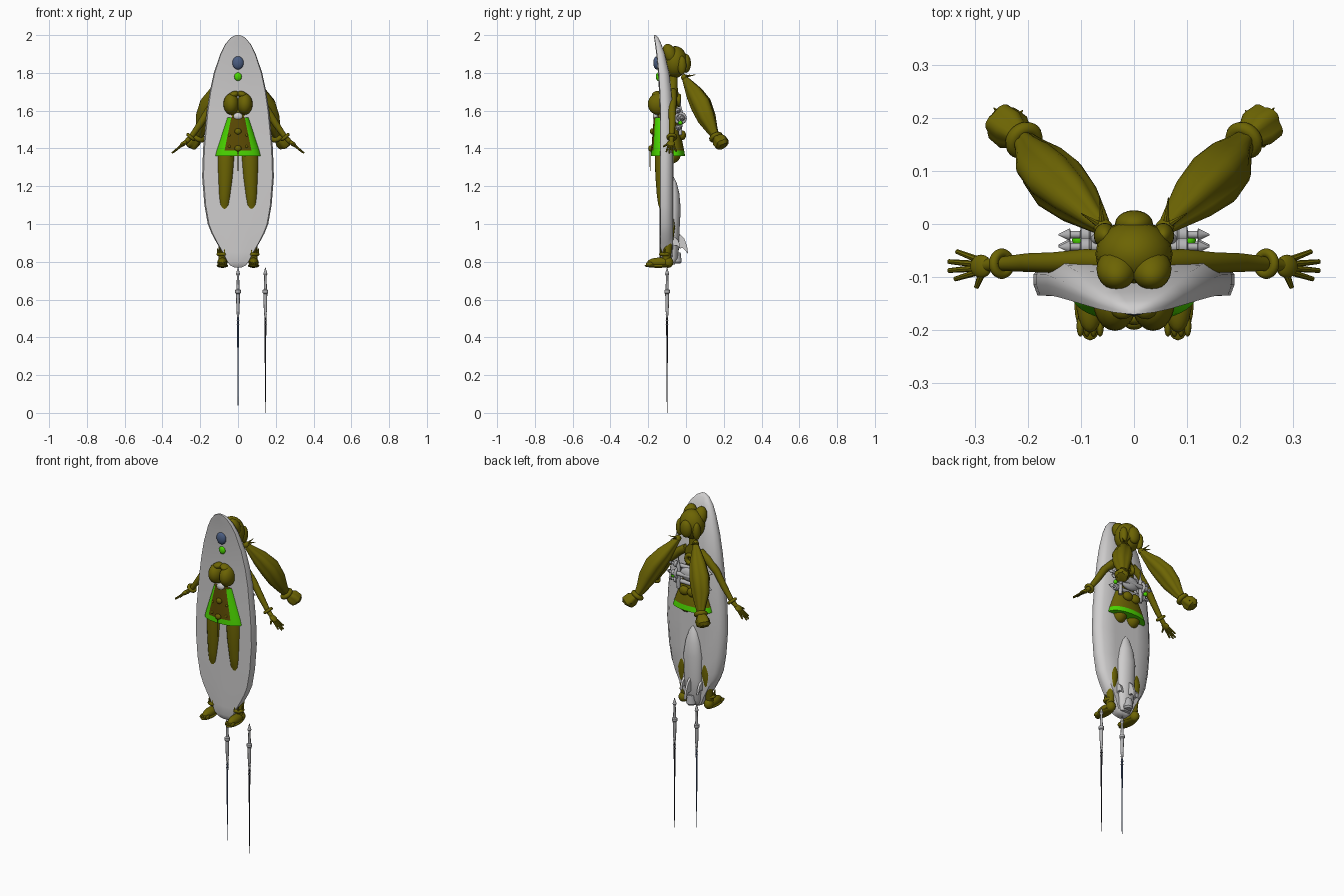
import bpy, bmesh, math
from mathutils import Vector

if "Cube" in bpy.data.objects:
    bpy.data.objects.remove(bpy.data.objects["Cube"])


def material(name, rgb):
    m = bpy.data.materials.new(name)
    m.use_nodes = True
    m.diffuse_color = (*rgb, 1)
    m.node_tree.nodes["Principled BSDF"].inputs["Base Color"].default_value = (*rgb, 1)
    return m


OLIVE = material("olive", (0.15, 0.127, 0.001))
BROWN = material("brown_olive", (0.105, 0.068, 0.001))
GREEN = material("bright_green", (0.07, 0.68, 0.0))
WHITE = material("board_grey", (0.62, 0.61, 0.61))
METAL = material("metal_grey", (0.45, 0.45, 0.46))
BLUE = material("slate_blue", (0.07, 0.11, 0.22))
DARK = material("dark_metal", (0.025, 0.025, 0.035))


def finish(bm, name, *mats, angle=40):
    bmesh.ops.recalc_face_normals(bm, faces=bm.faces)
    mesh = bpy.data.meshes.new(name)
    bm.to_mesh(mesh)
    bm.free()
    ob = bpy.data.objects.new(name, mesh)
    bpy.context.collection.objects.link(ob)
    for m in mats:
        mesh.materials.append(m)
    bpy.ops.object.select_all(action="DESELECT")
    ob.select_set(True)
    bpy.context.view_layer.objects.active = ob
    bpy.ops.object.shade_smooth_by_angle(angle=math.radians(angle))
    return ob


def skin(rings):
    """Bridge equal rings of points and cap both ends."""
    bm = bmesh.new()
    vs = [[bm.verts.new(p) for p in r] for r in rings]
    n = len(rings[0])
    for a, b in zip(vs, vs[1:]):
        for i in range(n):
            bm.faces.new((a[i], a[(i + 1) % n], b[(i + 1) % n], b[i]))
    bm.faces.new(vs[0])
    bm.faces.new(vs[-1])
    return bm


def tube(name, path, mat, sides=14, ridge=0, lobes=5):
    """Round tube through (x, y, z, radius) points."""
    pts = [Vector(p[:3]) for p in path]
    rings = []
    for i, p in enumerate(pts):
        t = (pts[min(i + 1, len(pts) - 1)] - pts[max(i - 1, 0)]).normalized()
        u = t.cross(Vector((0, 1, 0)) if abs(t.y) < 0.9 else Vector((1, 0, 0))).normalized()
        v = t.cross(u)
        ring = []
        for k in range(sides):
            a = math.tau * k / sides
            r = path[i][3] * (1 + ridge * abs(math.sin(a * lobes / 2)) - ridge / 2)
            ring.append(p + u * math.cos(a) * r + v * math.sin(a) * r)
        rings.append(ring)
    return finish(skin(rings), name, mat)


def ball(name, loc, scale, mat, rot=(0, 0, 0)):
    bm = bmesh.new()
    bmesh.ops.create_uvsphere(bm, u_segments=20, v_segments=12, radius=1)
    ob = finish(bm, name, mat)
    ob.location, ob.scale, ob.rotation_euler = loc, scale, rot
    return ob


def torus(name, loc, big, small, mat, axis):
    bpy.ops.mesh.primitive_torus_add(major_radius=big, minor_radius=small, major_segments=24,
                                     minor_segments=10, location=loc)
    ob = bpy.context.object
    ob.name = name
    ob.rotation_euler = Vector(axis).to_track_quat("Z", "Y").to_euler()
    ob.data.materials.append(mat)
    bpy.ops.object.shade_smooth()


def stack(levels, square=1, n=48):
    """Rings at (z, y centre, x radius, y radius); square below 1 flattens front and back."""
    rings = []
    for z, cy, rx, ry in levels:
        angles = [math.tau * k / n for k in range(n)]
        rings.append([(rx * math.cos(a), cy + ry * math.copysign(abs(math.sin(a)) ** square, math.sin(a)), z)
                      for a in angles])
    return skin(rings)


# Surfboard: (height, half width, front y, back y)
board = [(0.77, .02, -.125, -.09), (0.78, .04, -.13, -.08), (0.8, .058, -.135, -.075), (0.85, .083, -.135, -.072),
         (0.9, .113, -.135, -.07), (0.95, .14, -.135, -.069), (1.0, .16, -.135, -.068), (1.1, .178, -.135, -.068),
         (1.25, .19, -.135, -.068), (1.4, .185, -.135, -.068), (1.6, .165, -.135, -.07), (1.7, .15, -.138, -.078),
         (1.8, .128, -.144, -.09), (1.9, .094, -.154, -.113), (1.95, .069, -.161, -.13), (1.985, .04, -.167, -.146),
         (2.0, .012, -.17, -.16)]
section = [(-1, .3), (-.96, 0), (-.5, -.05), (0, -.08), (.5, -.05), (.96, 0), (1, .3), (1, .6),
           (.84, 1), (.4, 1.03), (-.4, 1.03), (-.84, 1), (-1, .6)]
finish(skin([[(w * x, f + (b - f) * t, z) for x, t in section] for z, w, f, b in board]), "surfboard", WHITE, angle=50)

# Pod and fins on the back of the board
finish(stack([(.785, -.075, .03, .015), (.82, -.07, .045, .03), (.95, -.07, .055, .035), (1.08, -.07, .058, .042),
              (1.16, -.07, .045, .035), (1.22, -.07, .025, .02), (1.25, -.07, .005, .005)]), "board_pod", WHITE)


def fin(name, x, scale):
    bm = bmesh.new()
    outline = [(-.08, .97), (-.04, .955), (-.01, .925), (.005, .885), (.012, .84), (-.015, .872), (-.05, .875), (-.08, .84)]
    f = bm.faces.new([bm.verts.new((x - .006, -.08 + (y + .08) * scale, .9 + (z - .9) * scale)) for y, z in outline])
    e = bmesh.ops.extrude_face_region(bm, geom=[f])
    bmesh.ops.translate(bm, vec=(.012, 0, 0), verts=[v for v in e["geom"] if isinstance(v, bmesh.types.BMVert)])
    finish(bm, name, WHITE)


fin("centre_fin", 0, 1)
tube("pod_nozzle", [(0, -.05, .85, .022), (0, -.05, .80, .028), (0, -.05, .79, .02)], METAL)

# Body and clothes
finish(stack([(1.36, -.095, .08, .06), (1.45, -.095, .068, .06), (1.55, -.1, .05, .048), (1.63, -.1, .065, .055),
              (1.69, -.08, .06, .04), (1.73, -.07, .025, .025), (1.8, -.065, .022, .022)]), "torso", OLIVE)
skirt = stack([(1.36, -.095, .125, .09), (1.39, -.097, .117, .087), (1.44, -.1, .1, .08),
               (1.5, -.105, .08, .071), (1.565, -.11, .058, .06)], .6)
for f in skirt.faces:
    c = f.calc_center_median()
    half = .125 - (c.z - 1.36) * .33
    if c.z < 1.385 or (c.y < -.07 and abs(c.x) > .64 * half):
        f.material_index = 1
    elif c.y > -.1:
        f.material_index = 2
finish(skirt, "flared_coat", BROWN, GREEN, OLIVE)
ball("midriff_patch", (0, -.162, 1.57), (.025, .014, .02), WHITE)
ball("neck_gem", (0, -.148, 1.78), (.02, .012, .022), GREEN)
ball("front_jewel", (0, -.155, 1.853), (.03, .018, .035), BLUE)
for z in (1.49, 1.40):
    ball("coat_button", (0, -.179 - (1.49 - z) * .1, z), (.018, .012, .016), OLIVE)
tube("front_ribbon", [(0, -.19, 1.39, .003), (0, -.19, 1.28, .002)], BROWN, 6)
torus("back_rosette", (0, -.038, 1.655), .024, .012, OLIVE, (0, 1, 0))
ball("launcher_housing", (0, -.035, 1.565), (.06, .025, .04), METAL)

# Head and hair
ball("head", (0, -.057, 1.858), (.073, .064, .084), OLIVE)
ball("hair_crest", (0, 0, 1.85), (.036, .026, .05), OLIVE)

for s, side in ((1, "left"), (-1, "right")):
    def part(name):
        return side + "_" + name

    ball(part("hair_lobe"), (s * .033, -.085, 1.9), (.038, .036, .056), OLIVE, (.4, 0, 0))
    ball(part("side_hair"), (s * .055, -.022, 1.84), (.021, .024, .05), OLIVE)
    ball(part("hair_bead"), (s * .058, -.008, 1.775), (.018, .018, .018), OLIVE)
    # Pigtail with ridged strands, cuff and tuft
    tube(part("pigtail"), [(s * x, y, z, r) for x, y, z, r in
         [(.05, -.015, 1.785, .01), (.075, .01, 1.745, .024), (.11, .045, 1.69, .043), (.147, .08, 1.63, .053),
          (.175, .11, 1.56, .047), (.195, .14, 1.495, .028), (.21, .16, 1.46, .018)]], OLIVE, 30, .17)
    torus(part("pigtail_cuff"), (s * .208, .158, 1.46), .025, .013, OLIVE, (s * .4, .4, -.7))
    tube(part("pigtail_tuft"), [(s * .21, .16, 1.46, .02), (s * .232, .178, 1.44, .037), (s * .25, .192, 1.422, .036),
                                (s * .256, .197, 1.412, .022)], OLIVE, 24, .2)
    for dx, dy in ((.02, .0), (-.045, .02), (.01, .025)):
        tube(part("tuft_tip"), [(s * .24, .185, 1.43, .015), (s * (.255 + dx), .195 + dy, 1.43, .001)], OLIVE, 6)
    for dx, dy in ((.035, .02), (.0, .05)):
        tube(part("hair_wisp"), [(s * .06, -.005, 1.78, .007), (s * (.065 + dx), dy, 1.79, .001)], OLIVE, 6)

    # Bust, bow and bloomers
    ball(part("bust"), (s * .036, -.148, 1.635), (.041, .054, .057), OLIVE)
    ball(part("collar"), (s * .022, -.15, 1.685), (.028, .03, .018), OLIVE, (0, s * .3, 0))
    ball(part("back_bow"), (s * .026, -.02, 1.47), (.03, .02, .026), OLIVE)
    ball(part("bloomer"), (s * .045, -.075, 1.38), (.045, .05, .06), OLIVE)
    for z in (1.47, 1.41):
        ball(part("coat_stud"), (s * .045, -.167 - (1.47 - z) * .12, z), (.008, .008, .008), OLIVE)

    # Arm, bracelet and hand
    tube(part("arm"), [(s * x, y, z, r) for x, y, z, r in
         [(.045, -.07, 1.7, .022), (.09, -.07, 1.67, .023), (.15, -.073, 1.61, .02), (.2, -.073, 1.53, .018),
          (.245, -.075, 1.465, .014), (.28, -.078, 1.43, .012)]], OLIVE)
    torus(part("bracelet"), (s * .25, -.075, 1.46), .02, .009, OLIVE, (s * .6, 0, -.7))
    ball(part("palm"), (s * .289, -.08, 1.425), (.024, .022, .012), OLIVE, (0, s * .65, 0))
    for x, y, z in ((.335, -.052, 1.385), (.35, -.071, 1.375), (.35, -.088, 1.375), (.338, -.104, 1.383), (.298, -.12, 1.41)):
        tube(part("finger"), [(s * .288, -.08 + (y + .08) * .35, 1.425, .007), (s * x, y, z, .0045)], OLIVE, 8)

    # Leg, anklet and sandalled foot
    tube(part("leg"), [(s * x, y, z, r) for x, y, z, r in
         [(.058, -.112, 1.43, .048), (.064, -.116, 1.34, .049), (.066, -.119, 1.25, .043), (.07, -.12, 1.16, .035),
          (.071, -.116, 1.11, .032), (.073, -.1, 1.06, .03), (.077, -.09, .98, .032), (.08, -.095, .9, .025),
          (.082, -.105, .8, .02)]], OLIVE, 20)
    torus(part("anklet"), (s * .083, -.112, .84), .021, .01, OLIVE, (0, 0, 1))
    for k in range(6):
        a = math.tau * k / 6
        x, y = math.cos(a), math.sin(a)
        tube(part("anklet_spike"), [(s * .083 + .02 * x, -.112 + .02 * y, .835, .009),
                                    (s * .083 + .026 * x, -.112 + .026 * y, .87, .002)], OLIVE, 6)
    ball(part("foot"), (s * .083, -.14, .797), (.027, .065, .025), OLIVE)
    ball(part("sandal_sole"), (s * .083, -.147, .779), (.03, .073, .011), OLIVE)
    ball(part("heel"), (s * .083, -.095, .797), (.026, .028, .029), OLIVE)
    for k in range(4):
        ball(part("toe"), (s * (.064 + .0125 * k), -.193, .788), (.007, .02, .011), OLIVE)

    # Side fin and spiked launcher heads behind the body
    fin(part("small_fin"), s * .055, .55)
    for y, z in ((-.02, 1.56), (-.043, 1.6), (-.04, 1.51)):
        tube(part("launcher_spike"), [(s * x, y, z, r) for x, r in
             ((0, .012), (.08, .012), (.085, .017), (.1, .017), (.102, .007), (.12, .007), (.121, .012), (.143, .001))], METAL, 12)
    ball(part("launcher_light"), (s * .105, -.03, 1.535), (.012, .012, .012), GREEN)
    tube(part("launcher_prong"), [(s * .07, -.03, 1.47, .01), (s * .07, -.03, 1.6, .012), (s * .07, -.03, 1.615, .006),
                                  (s * .07, -.03, 1.66, .001)], METAL, 10)
    torus(part("launcher_ring"), (s * .075, -.03, 1.56), .026, .008, METAL, (1, 0, 0))

# Two staffs below: tip, guard, grip and thin pole
for name, x, low, mat in (("centre_staff", 0, .04, BLUE), ("left_staff", .145, 0, DARK)):
    tube(name + "_head", [(x, -.1, z, r) for z, r in
         ((.77, .001), (.735, .011), (.725, .006), (.655, .008), (.65, .015), (.635, .015), (.63, .01),
          (.56, .009), (.5, .005))], METAL, 12)
    tube(name + "_pole", [(x, -.1, .51, .0055), (x, -.1, .35, .004), (x, -.1, low, .0015)], mat, 8)
    for z in (.54, .52, .49, .47):
        torus(name + "_ring", (x, -.1, z), .006, .002, METAL, (0, 0, 1))
